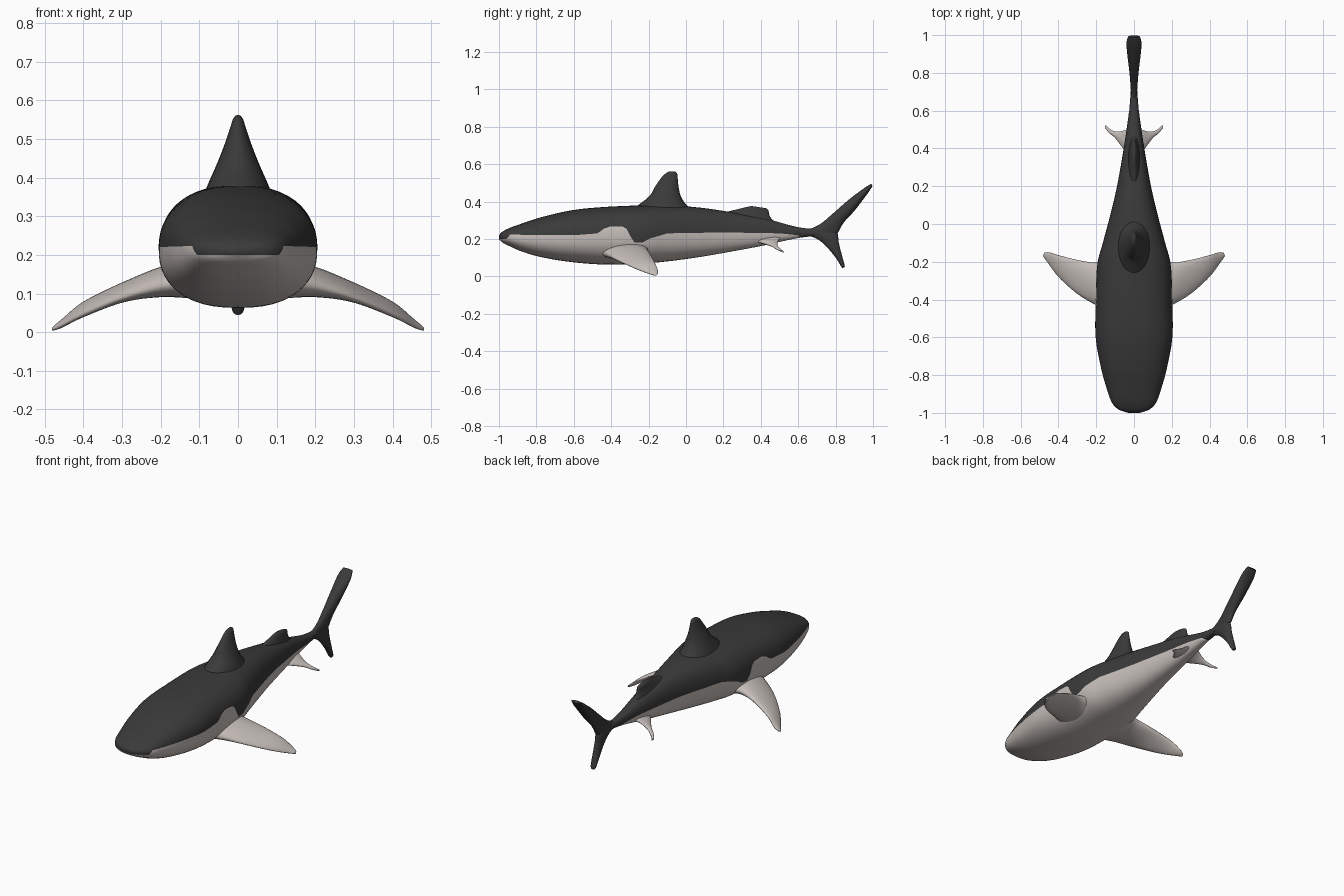
import bpy, bmesh, math
from mathutils import Vector

cube = bpy.data.objects.get("Cube")
if cube:
    bpy.data.objects.remove(cube)

CM = 0.01  # tables are in hundredths of a unit


def material(name, rgb):
    m = bpy.data.materials.new(name)
    m.use_nodes = True
    colour = (*rgb, 1)
    m.diffuse_color = colour
    bsdf = m.node_tree.nodes["Principled BSDF"]
    bsdf.inputs["Base Color"].default_value = colour
    bsdf.inputs["Roughness"].default_value = 0.7
    return m


dark = material("charcoal skin", (0.042, 0.042, 0.042))
pale = material("pale belly", (0.56, 0.51, 0.48))


def spline(rows, steps):
    """Smooth curve through rows of numbers."""
    out = []
    last = len(rows) - 1
    for i in range(last):
        quad = [rows[max(0, min(last, i + k))] for k in (-1, 0, 1, 2)]
        for s in range(steps):
            t = s / steps
            out.append([b + 0.5 * t * (c - a + t * (2*a - 5*b + 4*c - d + t * (3*(b - c) + d - a)))
                        for a, b, c, d in zip(*quad)])
    out.append(list(rows[-1]))
    return out


def loft(name, rings, materials, pick=lambda j: 0):
    """Skin closed rings of points and cap both ends."""
    bm = bmesh.new()
    loops = [[bm.verts.new(p) for p in ring] for ring in rings]
    n = len(loops[0])
    for a, b in zip(loops, loops[1:]):
        for j in range(n):
            k = (j + 1) % n
            bm.faces.new((a[j], a[k], b[k], b[j])).material_index = pick(j)
    bm.faces.new(loops[0])
    bm.faces.new(loops[-1])
    bmesh.ops.recalc_face_normals(bm, faces=bm.faces)
    mesh = bpy.data.meshes.new(name)
    bm.to_mesh(mesh)
    bm.free()
    for m in materials:
        mesh.materials.append(m)
    ob = bpy.data.objects.new(name, mesh)
    bpy.context.collection.objects.link(ob)
    bpy.ops.object.select_all(action="DESELECT")
    ob.select_set(True)
    bpy.context.view_layer.objects.active = ob
    bpy.ops.object.shade_smooth_by_angle(angle=math.radians(55))
    return ob


# Body stations: y, half width, bottom, top
BODY = [(-100, 3, 20, 22), (-98, 8.5, 18, 24), (-94, 12, 16, 26), (-87, 14.5, 13, 28.5),
        (-76, 17.5, 10, 32), (-60, 20.3, 7.5, 35.5), (-42, 20.3, 6.3, 37.2), (-22, 19.5, 7, 38),
        (-10, 16.5, 8, 38), (5, 12.5, 10, 37), (20, 9, 12.5, 35), (40, 5.5, 16.2, 31.5),
        (60, 2.6, 20.5, 26.3), (74, 1.5, 22, 25)]
# Border between dark back and pale belly: y, height
BORDER = [(-100, 20), (-96, 20), (-94, 22.3), (-60, 22), (-47, 23), (-44, 25.5), (-40, 26.8),
          (-33, 26.5), (-30, 24), (-29, 18), (-23, 18), (-20, 20), (-10, 23), (20, 23.5),
          (50, 23), (60, 22), (63, 19), (80, 19)]
POWER = 2.4
HALF = 14  # segments in each quarter of a ring


def border_height(y):
    for (y0, z0), (y1, z1) in zip(BORDER, BORDER[1:]):
        if y <= y1:
            return z0 + (z1 - z0) * (y - y0) / (y1 - y0)
    return BORDER[-1][1]


def bend(v):
    return math.copysign(abs(v) ** (2 / POWER), v)


def body_ring(y, w, low, top):
    """Rounded box section with a vertex exactly on the colour border."""
    mid, h = (low + top) / 2, (top - low) / 2
    f = max(-1, min(1, (border_height(y) - mid) / h))
    split = math.asin(math.copysign(abs(f) ** (POWER / 2), f))
    q = math.pi / 2
    right = [-q + (split + q) * i / HALF for i in range(HALF)]
    right += [split + (q - split) * i / HALF for i in range(HALF + 1)]
    side = [(w * bend(max(0, math.cos(a))), mid + h * bend(math.sin(a))) for a in right]
    outline = side + [(-x, z) for x, z in side[-2:0:-1]]
    return [Vector((x, y, z)) * CM for x, z in outline]


loft("body", [body_ring(*row) for row in spline(BODY, 10)], [dark, pale],
     lambda j: 1 if j < HALF or j >= 3 * HALF else 0)


def fin(name, sections, thick_axis, mat, side=1):
    """Sections hold leading point, trailing point, half thickness."""
    rings = []
    axis = Vector(thick_axis)
    for row in spline([(*a, *b, t) for a, b, t in sections], 6):
        lead, trail, t = Vector(row[:3]), Vector(row[3:6]), row[6]
        ring = []
        for i in range(24):
            a = math.tau * i / 24
            p = lead.lerp(trail, 0.5 - 0.5 * math.cos(a)) + axis * t * math.sin(a)
            ring.append(Vector((p.x * side, p.y, p.z)) * CM)
        rings.append(ring)
    return loft(name, rings, [mat])


def upright(rows):
    """Centre line fin rows: lead y, lead z, trail y, trail z, half thickness."""
    return [((0, a, b), (0, c, d), t) for a, b, c, d, t in rows]


ACROSS, UP = (1, 0, 0), (0, 0, 1)

# Fins on the centre line
fin("dorsal_fin", upright([
    (-31, 34, 5, 34, 9.5), (-25, 38.5, 0, 38.5, 7.7), (-19.5, 43, -2.8, 43, 5.7),
    (-16.5, 48, -4, 48, 3.7), (-13, 53, -4.5, 53, 2), (-10.5, 55.3, -4.8, 55, 1.3),
    (-8.5, 56.2, -5.8, 56, 0.5)]), ACROSS, dark)
fin("rear_dorsal_fin", upright([
    (15, 32, 50, 27, 4), (22, 34.5, 46, 30.5, 2.8), (28, 36, 44.5, 33, 2),
    (32, 37, 44, 35.5, 1.4), (35, 37.6, 42.5, 36.5, 0.6)]), ACROSS, dark)
fin("upper_tail_lobe", upright([
    (62, 24, 78, 20, 1.6), (71, 27.5, 81, 23, 2), (79, 34, 84.5, 29, 2.6),
    (87, 41, 90, 35, 3.4), (95, 47, 96.5, 43.5, 4), (99, 49.5, 99.8, 48.3, 3)]), ACROSS, dark)
fin("lower_tail_lobe", upright([
    (62, 23, 78, 27, 1.5), (70, 20, 81, 23, 2), (75, 16, 81.7, 18, 2),
    (80, 10, 83.7, 10, 1.9), (82.5, 6, 84.8, 6, 1.6), (83.5, 4.5, 84.8, 4.8, 0.8)]), ACROSS, dark)

# Paired fins
PECTORAL = [((12, -47, 13), (12, -19, 14), 4.8), ((20, -43, 12), (20, -20.5, 14), 3.8),
            ((30, -37, 9), (30, -19, 11.5), 2.3), ((40, -28, 4.8), (40, -16.5, 7), 1.7),
            ((46, -20, 1.7), (45, -15, 3), 1.1), ((48.2, -17, 0.7), (47.6, -15.3, 1.2), 0.5)]
PELVIC = [((2, 36, 19), (2, 51, 21), 1.8), ((5, 39, 18.5), (6, 49.3, 19), 1.3),
          ((10, 45.5, 16.5), (10, 49, 16.5), 1), ((13, 48, 15), (13, 50.5, 14.5), 0.8),
          ((15.5, 51, 13.5), (15, 52.5, 13), 0.4)]
for label, side in (("left", 1), ("right", -1)):
    fin(label + "_pectoral_fin", PECTORAL, UP, pale, side)
    fin(label + "_pelvic_fin", PELVIC, UP, pale, side)
